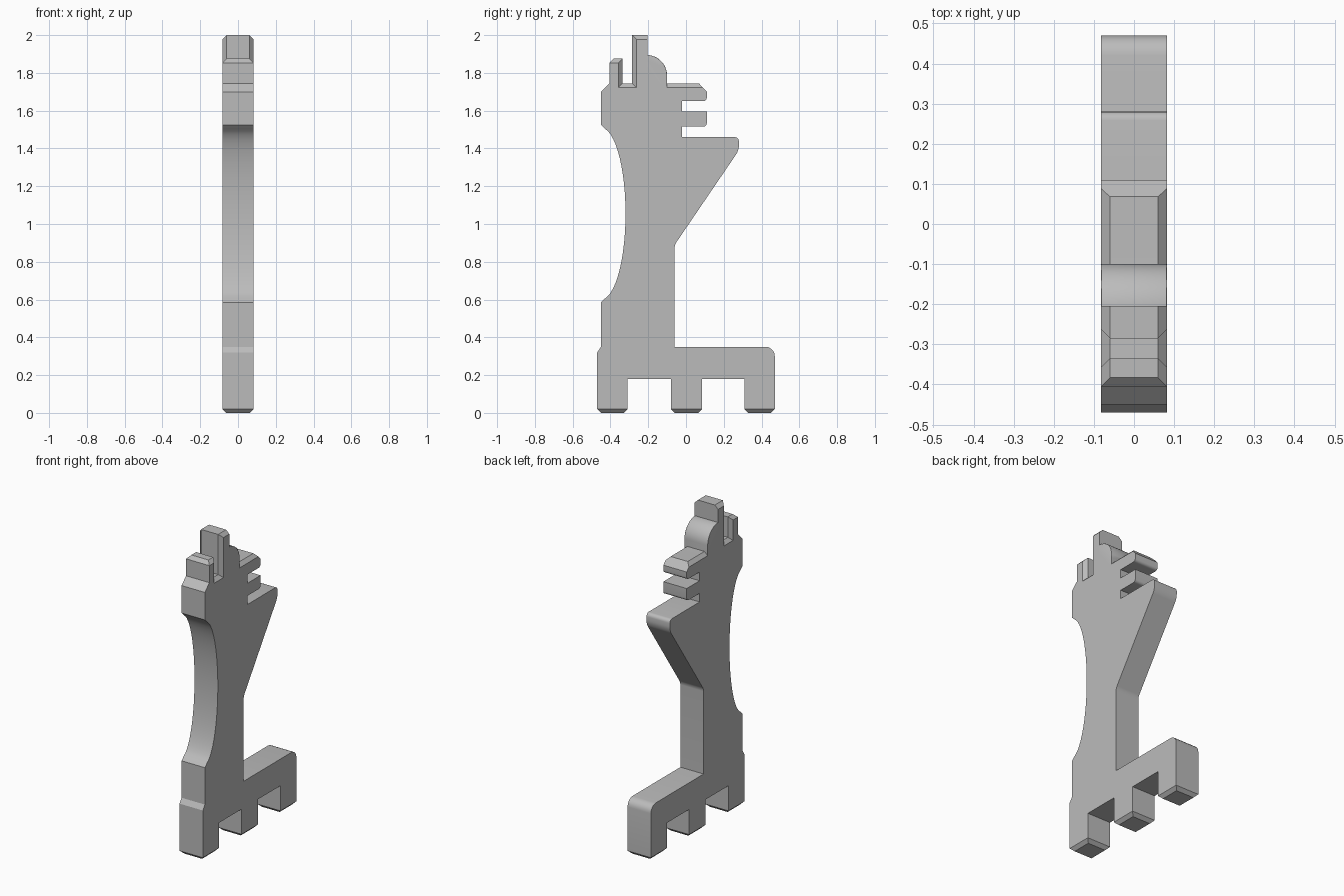
import bpy
import bmesh
import math

default = bpy.data.objects.get("Cube")
if default:
    bpy.data.objects.remove(default, do_unlink=True)

grey = bpy.data.materials.new("plain grey")
grey.use_nodes = True
grey.diffuse_color = (0.5, 0.5, 0.5, 1)
grey.node_tree.nodes["Principled BSDF"].inputs["Base Color"].default_value = (0.5, 0.5, 0.5, 1)

HALF = 0.082      # half thickness of the slab
CHAMFER = 0.022


def near(a, b):
    return abs(a - b) < 0.002


def slab(profile):
    """Extrude a side profile of (y, z) points across the thickness."""
    bm = bmesh.new()
    face = bm.faces.new([bm.verts.new((-HALF, y, z)) for y, z in profile])
    moved = bmesh.ops.extrude_face_region(bm, geom=[face])["geom"]
    verts = [v for v in moved if isinstance(v, bmesh.types.BMVert)]
    bmesh.ops.translate(bm, verts=verts, vec=(2 * HALF, 0, 0))
    bmesh.ops.recalc_face_normals(bm, faces=bm.faces)
    return bm


def bevel(bm, test, width, segments=1):
    """Bevel the edges whose two end points satisfy the test."""
    edges = [e for e in bm.edges if test(e.verts[0].co, e.verts[1].co)]
    bmesh.ops.bevel(bm, geom=edges, offset=width, segments=segments,
                    profile=0.5, affect='EDGES', clamp_overlap=True)


def round_corner(bm, y, z, width):
    bevel(bm, lambda a, b: all(near(p.y, y) and near(p.z, z) for p in (a, b)), width, 5)


def finish(bm, name):
    bmesh.ops.recalc_face_normals(bm, faces=bm.faces)
    mesh = bpy.data.meshes.new(name)
    bm.to_mesh(mesh)
    bm.free()
    mesh.materials.append(grey)
    ob = bpy.data.objects.new(name, mesh)
    bpy.context.collection.objects.link(ob)
    bpy.ops.object.select_all(action='DESELECT')
    ob.select_set(True)
    bpy.context.view_layer.objects.active = ob
    bpy.ops.object.shade_smooth_by_angle(angle=math.radians(30))


# Body: three feet, back ledge, waist, shoulder, two plates and the deck
DECK = 1.745
feet = [(-0.47, 0), (-0.31, 0), (-0.31, 0.18), (-0.08, 0.18), (-0.08, 0), (0.085, 0),
        (0.085, 0.18), (0.31, 0.18), (0.31, 0), (0.47, 0)]
back = [(0.47, 0.35), (-0.06, 0.35), (-0.06, 0.89), (0.28, 1.39), (0.28, 1.46),
        (-0.02, 1.46), (-0.02, 1.515), (0.11, 1.515), (0.11, 1.595), (-0.02, 1.595),
        (-0.02, 1.65), (0.11, 1.65), (0.11, 1.70), (0.068, DECK)]
front_top = [(-0.37, DECK), (-0.405, DECK), (-0.45, 1.70), (-0.45, 1.525)]
waist = []
for i in range(25):
    t = math.radians(80 - 160 * i / 24)
    waist.append((-0.45 + 0.13 * math.cos(t), 1.055 + 0.455 * math.sin(t)))
front_base = [(-0.45, 0.585), (-0.45, 0.35), (-0.47, 0.32)]

bm = slab(feet + back + front_top + waist + front_base)
for y, z, r in ((0.47, 0.35, 0.05), (0.28, 1.39, 0.025), (0.28, 1.46, 0.022),
                (0.11, 1.65, 0.018), (0.11, 1.515, 0.018), (-0.06, 0.89, 0.015)):
    round_corner(bm, y, z, r)
bevel(bm, lambda a, b: near(a.z, 0) and near(b.z, 0), 0.02)
bevel(bm, lambda a, b: near(a.z, DECK) and near(b.z, DECK) and near(a.x, b.x)
      and min(a.y, b.y) > -0.372, CHAMFER)
finish(bm, "body")


def prong(name, y0, y1, top, upright_y, front_top_cut):
    """Upright block with chamfered top sides and one chamfered pair of uprights."""
    bm = slab([(y0, 1.70), (y1, 1.70), (y1, top), (y0, top)])

    def cut(a, b):
        upright = near(a.y, upright_y) and near(b.y, upright_y) and near(a.x, b.x)
        on_top = near(a.z, top) and near(b.z, top)
        side = on_top and near(a.x, b.x)
        return upright or side or (front_top_cut and on_top and near(a.y, y0) and near(b.y, y0))

    bevel(bm, cut, CHAMFER)
    finish(bm, name)


# Two sights standing on the deck, with a slot between them
prong("front_prong", -0.405, -0.335, 1.875, -0.335, True)
prong("tall_prong", -0.285, -0.205, 2.0, -0.285, False)

# Rounded hammer behind the tall prong
arc = [(-0.21 + 0.11 * math.cos(math.radians(a)), 1.785 + 0.11 * math.sin(math.radians(a)))
       for a in range(0, 91, 6)]
bm = slab([(-0.25, 1.70), (-0.10, 1.70)] + arc + [(-0.25, 1.895)])
bevel(bm, lambda a, b: near(a.x, b.x) and min(a.y, b.y) > -0.24
      and min(a.z, b.z) > 1.701, 0.012, 3)
finish(bm, "rounded_hump")
